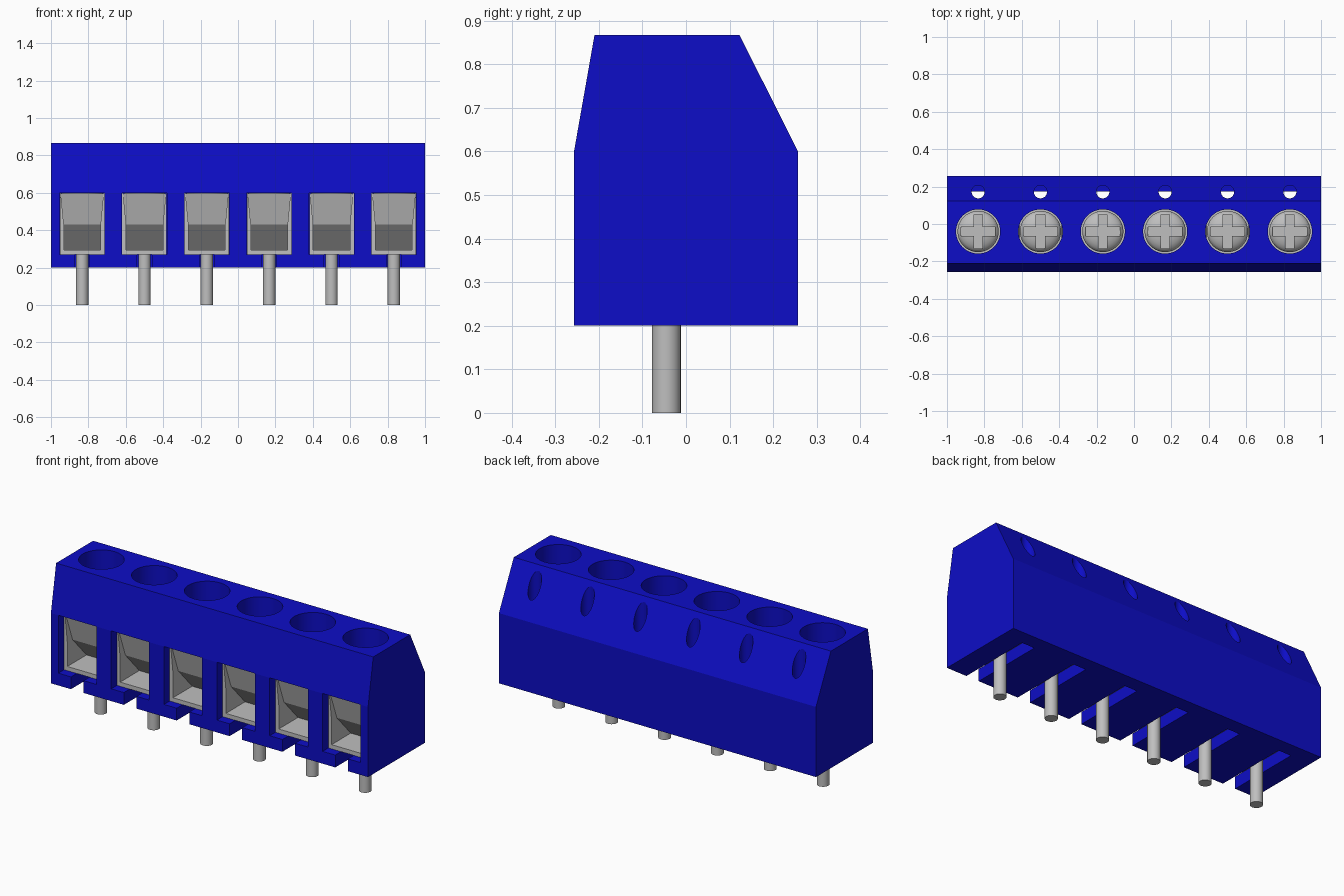
import bpy, bmesh, math
from mathutils import Matrix, Vector

if "Cube" in bpy.data.objects:
    bpy.data.objects.remove(bpy.data.objects["Cube"], do_unlink=True)

PITCH = 1 / 3
CENTRES = [(i - 2.5) * PITCH for i in range(6)]
SCREW_Y = -0.04


def material(name, rgb):
    mat = bpy.data.materials.new(name)
    mat.use_nodes = True
    mat.diffuse_color = (*rgb, 1)
    mat.node_tree.nodes["Principled BSDF"].inputs["Base Color"].default_value = (*rgb, 1)
    return mat


BLUE = material("blue plastic", (0.004, 0.004, 0.57))
METAL = material("grey metal", (0.52, 0.52, 0.52))

# Each axis maps (profile u, profile v, extrusion) to a point
AXES = {
    "x": lambda u, v, t: (t, u, v),
    "y": lambda u, v, t: (u, t, v),
    "z": lambda u, v, t: (u, v, t),
}


def add_prism(bm, points, axis, lo, hi, shift=0):
    """Extrude a closed profile between lo and hi."""
    place = AXES[axis]
    off = Vector((shift, 0, 0))
    ends = [[bm.verts.new(Vector(place(u, v, t)) + off) for u, v in points] for t in (lo, hi)]
    bm.faces.new(ends[0])
    bm.faces.new(ends[1][::-1])
    n = len(points)
    for i in range(n):
        j = (i + 1) % n
        bm.faces.new((ends[0][i], ends[1][i], ends[1][j], ends[0][j]))


def rect(u0, u1, v0, v1):
    return [(u0, v0), (u1, v0), (u1, v1), (u0, v1)]


def circle(r, y, n=48):
    return [(r * math.cos(2 * math.pi * k / n), y + r * math.sin(2 * math.pi * k / n))
            for k in range(n)]


def finish(name, bm, mat):
    bmesh.ops.recalc_face_normals(bm, faces=bm.faces[:])
    mesh = bpy.data.meshes.new(name)
    bm.to_mesh(mesh)
    bm.free()
    mesh.materials.append(mat)
    obj = bpy.data.objects.new(name, mesh)
    bpy.context.collection.objects.link(obj)
    return obj


def prism(name, points, axis, lo, hi, mat, shifts=(0,)):
    bm = bmesh.new()
    for s in shifts:
        add_prism(bm, points, axis, lo, hi, s)
    return finish(name, bm, mat)


def carve(obj, cutters):
    """Subtract the cutters, keep the result and drop the cutters."""
    for c in cutters:
        c.hide_render = True
        mod = obj.modifiers.new("cut", "BOOLEAN")
        mod.operation, mod.solver, mod.object = "DIFFERENCE", "EXACT", c
    deps = bpy.context.evaluated_depsgraph_get()
    mesh = bpy.data.meshes.new_from_object(obj.evaluated_get(deps))
    obj.modifiers.clear()
    obj.data = mesh
    for c in cutters:
        bpy.data.objects.remove(c, do_unlink=True)


def smooth(obj, degrees):
    obj.data.shade_smooth()
    obj.data.set_sharp_from_angle(angle=math.radians(degrees))


def repeat(obj):
    """Place one linked copy at every terminal."""
    base = obj.name
    for i, x in enumerate(CENTRES):
        part = obj if i == 0 else obj.copy()
        if i:
            bpy.context.collection.objects.link(part)
        part.name = f"{base}_{i + 1}"
        part.location.x = x


# Housing with terminal bays, floor slots, screw holes and test holes
housing = prism("housing", [(-0.257, 0.2), (0.257, 0.2), (0.257, 0.6),
                            (0.123, 0.867), (-0.21, 0.867), (-0.257, 0.6)],
                "x", -1, 1, BLUE)
carve(housing, [
    prism("bay_cutter", rect(-0.12, 0.12, 0.27, 0.6), "y", -0.4, 0.175, BLUE, CENTRES),
    prism("slot_cutter", rect(-0.04, 0.04, 0.1, 0.31), "y", -0.41, 0.174, BLUE, CENTRES),
    prism("screw_hole_cutter", circle(0.118, SCREW_Y), "z", 0.55, 1, BLUE, CENTRES),
    prism("test_hole_cutter", circle(0.035, 0.172), "z", 0.5, 1, BLUE, CENTRES),
])
smooth(housing, 9)

# Metal cage: U-shaped channel whose walls thin out towards the top
half = [(0.119, 0.271), (0.119, 0.598), (0.114, 0.598), (0.098, 0.43), (0.098, 0.295)]
channel = half + [(-x, z) for x, z in reversed(half)]
repeat(prism("cage", channel, "y", -0.207, 0.125, METAL))

# Clamp block with a slanted face and an undercut for the wire
repeat(prism("wire_clamp", [(-0.204, 0.597), (-0.16, 0.43), (-0.03, 0.29),
                            (0.124, 0.29), (0.124, 0.597)],
             "x", -0.113, 0.113, METAL))

# Screw with a domed head and a cross recess
bm = bmesh.new()
profile = [(0, 0.58), (0.11, 0.58), (0.11, 0.66)]
profile += [(0.11 * math.cos(a), 0.66 + 0.05 * math.sin(a))
            for a in (math.radians(15 * k) for k in range(1, 6))] + [(0, 0.71)]
verts = [bm.verts.new((r, 0, z)) for r, z in profile]
edges = [bm.edges.new(pair) for pair in zip(verts, verts[1:])]
bmesh.ops.spin(bm, geom=verts + edges, cent=(0, 0, 0), axis=(0, 0, 1),
               angle=2 * math.pi, steps=40, use_duplicate=False)
bmesh.ops.remove_doubles(bm, verts=bm.verts[:], dist=1e-5)
bmesh.ops.transform(bm, matrix=Matrix.Translation((0, SCREW_Y, 0)), verts=bm.verts[:])
screw = finish("screw", bm, METAL)
W, L = 0.023, 0.092
arm = [(L, -W), (L, W), (W, W)]
cross = []
for quarter in range(4):
    turn = Matrix.Rotation(quarter * math.pi / 2, 2)
    cross += [tuple(turn @ Vector(p) + Vector((0, SCREW_Y))) for p in arm]
carve(screw, [prism("cross_cutter", cross, "z", 0.665, 0.8, METAL)])
smooth(screw, 30)
repeat(screw)

# Solder pins
pin = prism("pin", circle(0.033, -0.045, 24), "z", 0, 0.28, METAL)
smooth(pin, 30)
repeat(pin)
